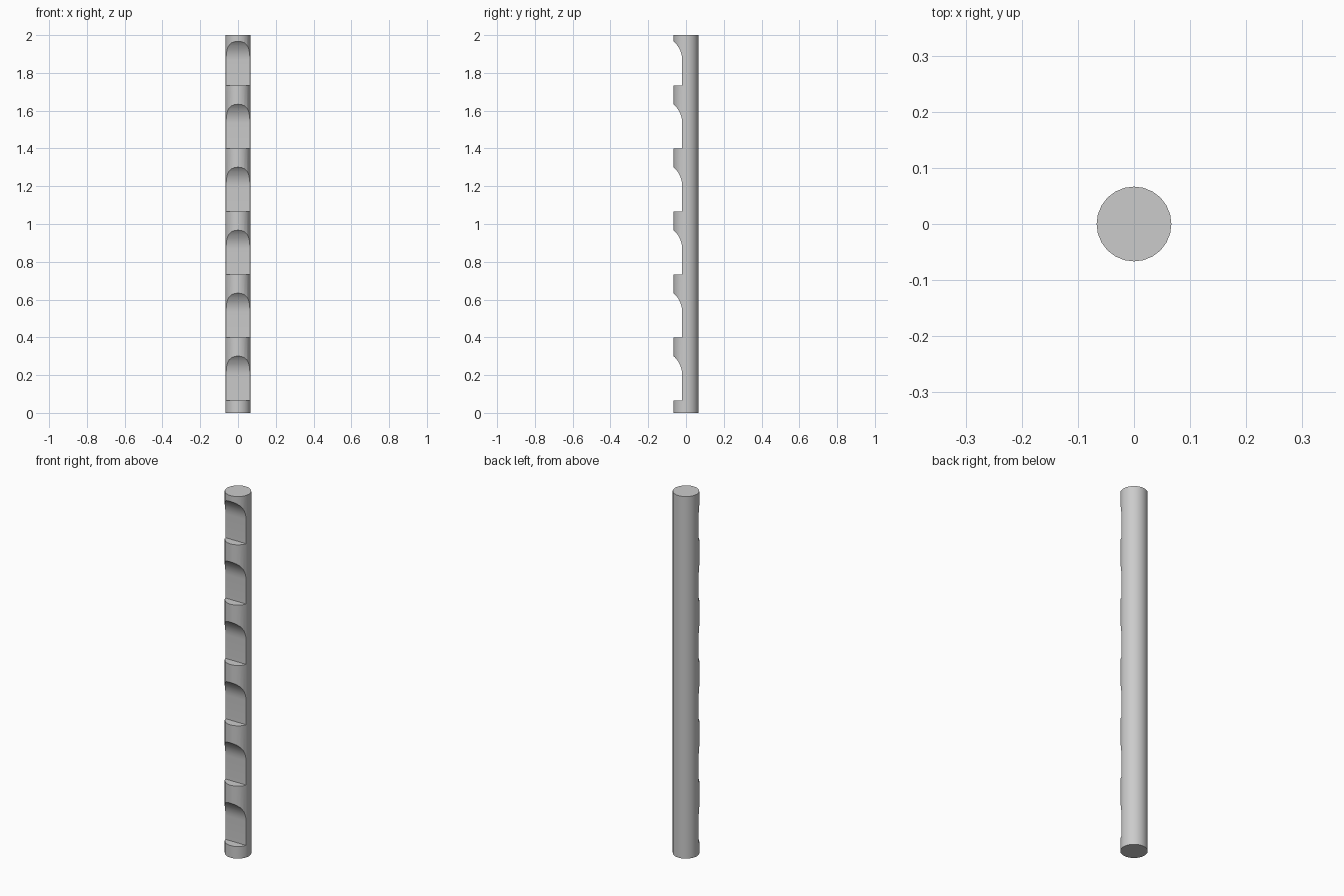
import bpy, bmesh, math

cube = bpy.data.objects.get("Cube")
if cube:
    bpy.data.objects.remove(cube)

RADIUS, HEIGHT, STEP = 1 / 15, 2.0, 1 / 3
NOTCH_Y, ARC_RADIUS, ARC_STEPS = -0.02, 2 / 15, 8

grey = bpy.data.materials.new("plain grey")
grey.use_nodes = True
colour = (0.6, 0.6, 0.6, 1)
grey.diffuse_color = colour
grey.node_tree.nodes["Principled BSDF"].inputs["Base Color"].default_value = colour

# Round post
bpy.ops.mesh.primitive_cylinder_add(vertices=24, radius=RADIUS, depth=HEIGHT,
                                    location=(0, 0, HEIGHT / 2))
post = bpy.context.object
post.name = "notched_post"
post.data.materials.append(grey)

# Notch profile: flat floor, straight back, curved run-out at the top
sweep = math.radians(60)
profile = [(-0.13, 0.0), (NOTCH_Y, 0.0)]
for i in range(ARC_STEPS + 1):
    a = sweep * i / ARC_STEPS
    profile.append((NOTCH_Y - ARC_RADIUS * (1 - math.cos(a)),
                    2 * RADIUS + ARC_RADIUS * math.sin(a)))
profile.append((-0.13, profile[-1][1]))

# Cutter: one extruded profile per notch
bm = bmesh.new()
for n in range(6):
    base = RADIUS + n * STEP
    face = bm.faces.new([bm.verts.new((-0.1, y, base + z)) for y, z in profile])
    side = bmesh.ops.extrude_face_region(bm, geom=[face])["geom"]
    bmesh.ops.translate(bm, vec=(0.2, 0, 0),
                        verts=[v for v in side if isinstance(v, bmesh.types.BMVert)])
bmesh.ops.recalc_face_normals(bm, faces=bm.faces)
mesh = bpy.data.meshes.new("notch_cutter")
bm.to_mesh(mesh)
bm.free()
mesh.materials.append(grey)
cutter = bpy.data.objects.new("notch_cutter", mesh)
bpy.context.collection.objects.link(cutter)

# Cut the notches out of the front
cut = post.modifiers.new("notches", "BOOLEAN")
cut.operation, cut.solver, cut.object = "DIFFERENCE", "EXACT", cutter
bpy.ops.object.modifier_apply(modifier=cut.name)
bpy.data.objects.remove(cutter)

bpy.ops.object.shade_smooth_by_angle(angle=math.radians(30))
